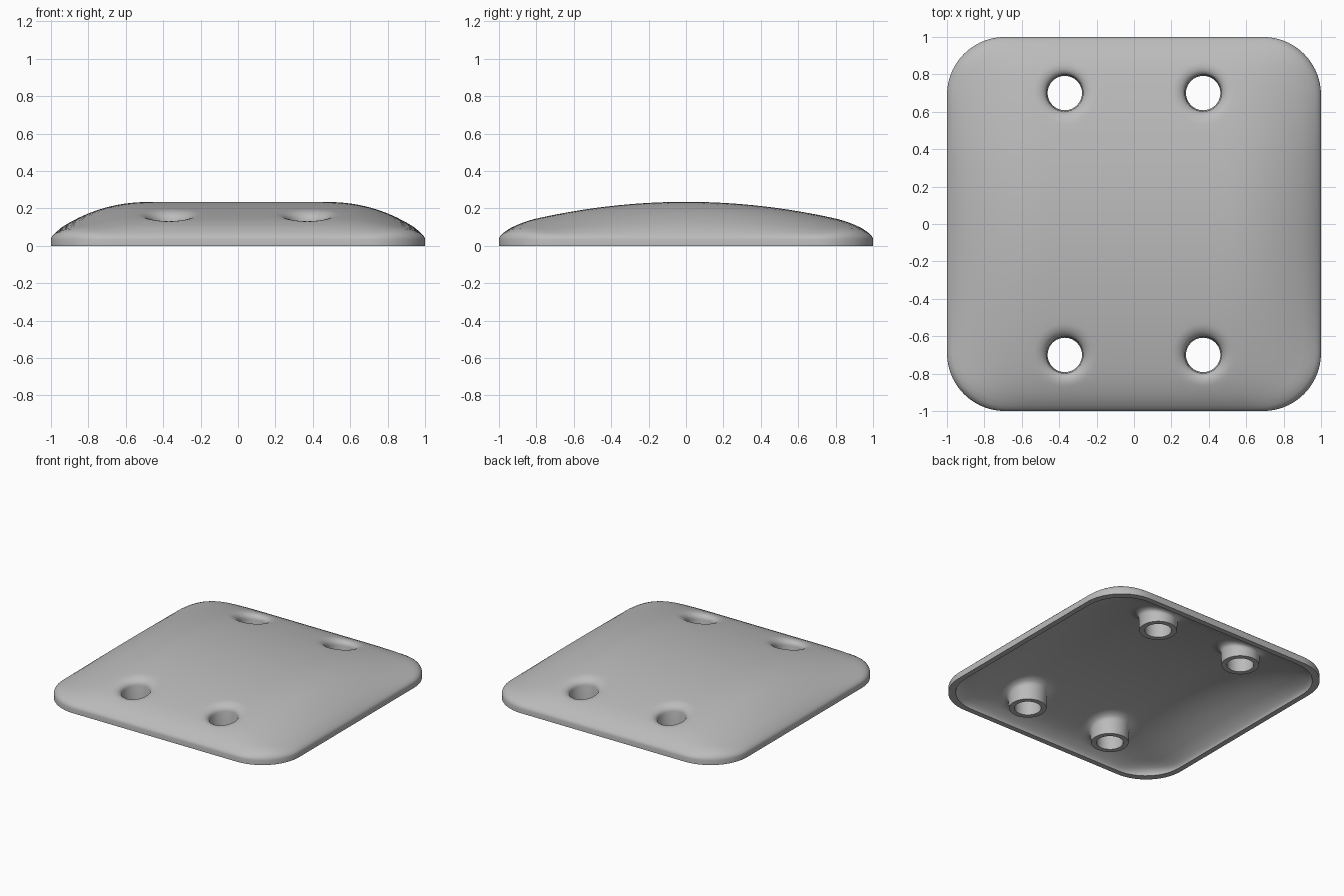
import bpy, bmesh, math
from mathutils import Vector
from mathutils.geometry import delaunay_2d_cdt

if "Cube" in bpy.data.objects:
    bpy.data.objects.remove(bpy.data.objects["Cube"])

CORNER = 0.31
THICK = 0.035
INNER = 0.96
HOLES = [Vector((sx * 0.37, sy * 0.7)) for sx in (-1, 1) for sy in (-1, 1)]
BORE, BOSS = 0.098, 0.135
SEGS = 40


def edge_distance(x, y):
    """Distance inward from the rounded square outline."""
    qx, qy = abs(x) - 1 + CORNER, abs(y) - 1 + CORNER
    outside = math.hypot(max(qx, 0), max(qy, 0))
    return max(0, CORNER - outside - min(max(qx, qy), 0))


def dome(x, y):
    """Outer height: rounded lip plus a crown, flat across x and arched along y."""
    d = edge_distance(x, y)
    lip = math.sqrt(1 - (1 - min(1, d / 0.03)) ** 2)
    ramp = 1 - (1 - min(1, d / 0.06)) ** 2
    gx = 1 - max(0, (abs(x) - 0.45) / 0.55) ** 2.3
    gy = 1 - 0.8 * y * y - 0.2 * max(0, (abs(y) - 0.8) / 0.2) ** 2
    return 0.035 + 0.025 * lip + 0.175 * gx * gy * ramp


def height(p, scale, drop, radius):
    """Dome height with a filleted funnel round each hole."""
    z = dome(p.x / scale, p.y / scale) - (THICK if scale < 1 else 0)
    t = min(1, max(0, (min((p - h).length for h in HOLES) - radius) / 0.07))
    return z - drop * (1 - math.sqrt(1 - (1 - t) ** 2))


def outline(inset, scale=1):
    pts = []
    straight = 1 - CORNER
    for k in range(4):
        a0 = k * math.pi / 2
        corner = Vector((straight, straight))
        spin = lambda v: Vector((v.x * math.cos(a0) - v.y * math.sin(a0),
                                 v.x * math.sin(a0) + v.y * math.cos(a0)))
        for i in range(15):
            a = math.pi / 2 * i / 14
            pts.append(spin(corner + Vector((math.cos(a), math.sin(a))) * (CORNER - inset)) * scale)
        for i in range(1, 24):
            pts.append(spin(Vector((straight * (1 - i / 12), 1 - inset))) * scale)
    return pts


def ring(centre, r):
    return [centre + Vector((math.cos(a), math.sin(a))) * r
            for a in (2 * math.pi * i / SEGS for i in range(SEGS))]


def sheet(bm, scale, drop, radius):
    """Domed skin with four round openings."""
    pts = []
    for inset in (0, 0.003, 0.01, 0.02, 0.03, 0.06, 0.1):
        pts += outline(inset, scale)
    for h in HOLES:
        for k in (0, 0.004, 0.012, 0.024, 0.038, 0.054, 0.07):
            ring_pts = ring(h, radius + k)
            pts += ring_pts
    step = 0.05
    for i in range(-19, 20):
        for j in range(-19, 20):
            p = Vector((i * step, j * step))
            clear = min((p - h).length for h in HOLES) > radius + 0.09
            if clear and edge_distance(p.x / scale, p.y / scale) > 0.13:
                pts.append(p)
    flat, _, faces, *_ = delaunay_2d_cdt(pts, [], [], 0, 1e-5)
    verts = [bm.verts.new((p.x, p.y, height(p, scale, drop, radius))) for p in flat]
    for f in faces:
        mid = sum((flat[i] for i in f), Vector((0, 0))) / len(f)
        if min((mid - h).length for h in HOLES) > radius * 0.995:
            bm.faces.new([verts[i] for i in f])
    bmesh.ops.delete(bm, geom=[v for v in verts if not v.link_faces], context='VERTS')


def loft(bm, rings):
    """Join closed rings of equal length with quads."""
    rows = [[bm.verts.new(p) for p in r] for r in rings]
    for a, b in zip(rows, rows[1:]):
        for i in range(len(a)):
            j = (i + 1) % len(a)
            bm.faces.new((a[i], a[j], b[j], b[i]))


def lift(pts, z):
    return [(p.x, p.y, z(p) if callable(z) else z) for p in pts]


bm = bmesh.new()
top = lambda p: height(p, 1, 0.045, BORE)
under = lambda p: height(p, INNER, 0.04, BOSS)
sheet(bm, 1, 0.045, BORE)
sheet(bm, INNER, 0.04, BOSS)

# outer wall and bottom rim
loft(bm, [lift(outline(0), top), lift(outline(0), 0), lift(outline(0, INNER), under)])

# bosses: bore, end face and outside
for h in HOLES:
    bore, boss = ring(h, BORE), ring(h, BOSS)
    loft(bm, [lift(bore, top), lift(ring(h, BORE - 0.006), 0), lift(ring(h, BOSS - 0.006), 0),
              lift(boss, under)])

bmesh.ops.remove_doubles(bm, verts=bm.verts, dist=0.0002)
bmesh.ops.recalc_face_normals(bm, faces=bm.faces)
mesh = bpy.data.meshes.new("cover_plate")
bm.to_mesh(mesh)
bm.free()
plate = bpy.data.objects.new("cover_plate", mesh)
bpy.context.collection.objects.link(plate)

# plain grey
grey = bpy.data.materials.new("grey")
grey.use_nodes = True
colour = (0.5, 0.5, 0.5, 1)
grey.diffuse_color = colour
grey.node_tree.nodes["Principled BSDF"].inputs["Base Color"].default_value = colour
mesh.materials.append(grey)

bpy.context.view_layer.objects.active = plate
plate.select_set(True)
bpy.ops.object.shade_smooth_by_angle(angle=math.radians(40))
